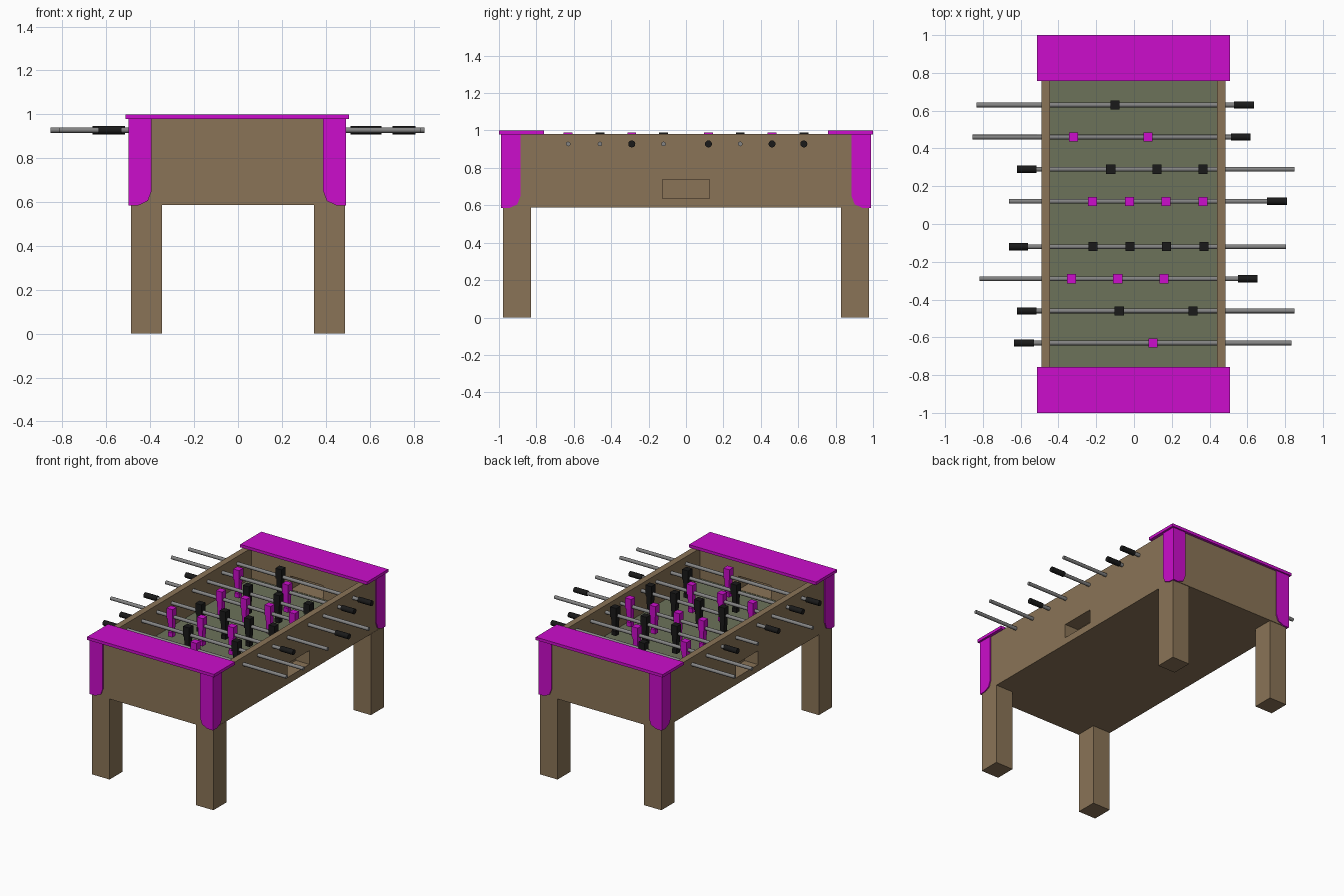
import bpy, bmesh, math
from mathutils import Matrix, Vector

if "Cube" in bpy.data.objects:
    bpy.data.objects.remove(bpy.data.objects["Cube"])


def material(name, rgb):
    m = bpy.data.materials.new(name)
    m.diffuse_color = (*rgb, 1)
    m.use_nodes = True
    m.node_tree.nodes["Principled BSDF"].inputs["Base Color"].default_value = m.diffuse_color
    return m


BROWN = material("brown wood", (0.255, 0.174, 0.095))
MAGENTA = material("magenta trim", (0.604, 0.004, 0.604))
GREEN = material("field green", (0.150, 0.170, 0.102))
BLACK = material("black plastic", (0.010, 0.010, 0.010))
GREY = material("steel grey", (0.230, 0.230, 0.230))
CX = -0.003          # cabinet centre in x


def finish(name, bm, mat):
    bmesh.ops.recalc_face_normals(bm, faces=bm.faces[:])
    me = bpy.data.meshes.new(name)
    bm.to_mesh(me)
    bm.free()
    me.materials.append(mat)
    ob = bpy.data.objects.new(name, me)
    bpy.context.collection.objects.link(ob)
    return ob


def add_box(bm, lo, hi, taper=1.0):
    """Box between two corners; taper scales the bottom face."""
    lo, hi = Vector(lo), Vector(hi)
    mid, size = (lo + hi) / 2, hi - lo
    verts = bmesh.ops.create_cube(bm, size=1)["verts"]
    for v in verts:
        k = taper if v.co.z < 0 else 1.0
        v.co = mid + Vector((v.co.x * size.x * k, v.co.y * size.y * k, v.co.z * size.z))


def box(name, lo, hi, mat):
    bm = bmesh.new()
    add_box(bm, lo, hi)
    return finish(name, bm, mat)


def bar(name, x0, x1, y, z, r, mat, sides=12):
    """Round bar along x."""
    bm = bmesh.new()
    bmesh.ops.create_cone(bm, cap_ends=True, segments=sides, radius1=r, radius2=r,
                          depth=abs(x1 - x0),
                          matrix=Matrix.Translation(((x0 + x1) / 2, y, z))
                          @ Matrix.Rotation(math.pi / 2, 4, 'Y'))
    for f in bm.faces:
        f.smooth = len(f.verts) == 4
    for e in bm.edges:
        e.smooth = all(len(f.verts) == 4 for f in e.link_faces)
    return finish(name, bm, mat)


# Cabinet: solid block with playing well, goals and ball return slots cut out
cabinet = box("cabinet", (CX - 0.488, -0.982, 0.587), (CX + 0.488, 0.982, 0.98), BROWN)
cuts = [((CX - 0.442, -0.79, 0.75), (CX + 0.442, 0.79, 1.1))]
for s in (-1, 1):
    ys = sorted((s * 0.70, s * 0.93))
    cuts.append(((-0.13, ys[0], 0.762), (0.13, ys[1], 0.86)))
    xs = sorted((CX + s * 0.38, CX + s * 0.6))
    cuts.append(((xs[0], -0.126, 0.637), (xs[1], 0.126, 0.737)))
bpy.context.view_layer.objects.active = cabinet
for lo, hi in cuts:
    cutter = box("cutter", lo, hi, BROWN)
    cutter.hide_render = True
    mod = cabinet.modifiers.new("cut", 'BOOLEAN')
    mod.operation, mod.solver, mod.object = 'DIFFERENCE', 'EXACT', cutter
    bpy.ops.object.modifier_apply(modifier=mod.name)
    bpy.data.objects.remove(cutter)

# Playing field
box("playing_field", (CX - 0.443, -0.791, 0.745), (CX + 0.443, 0.791, 0.76), GREEN)

# Legs, end covers and corner trims
TRIM = [(0, 0.585), (0.045, 0.585), (0.088, 0.605), (0.105, 0.65), (0.105, 0.98), (0, 0.98)]


def add_trim(bm, sx, sy, along_x):
    """One rounded plate of the corner trim, on the end or the side."""
    rings = []
    for depth in (0, 0.012):
        ring = []
        for u, z in TRIM:
            dx, dy = (u, depth) if along_x else (depth, u)
            ring.append(bm.verts.new((CX + sx * (0.496 - dx), sy * (0.99 - dy), z)))
        rings.append(ring)
    bm.faces.new(rings[0])
    bm.faces.new(rings[1])
    n = len(TRIM)
    for i in range(n):
        j = (i + 1) % n
        bm.faces.new((rings[0][i], rings[0][j], rings[1][j], rings[1][i]))


for sy, end in ((-1, "front"), (1, "back")):
    ys = sorted((sy * 0.758, sy * 1.0))
    box(end + "_cover", (CX - 0.51, ys[0], 0.979), (CX + 0.51, ys[1], 1.0), MAGENTA)
    for sx, side in ((-1, "left"), (1, "right")):
        xs = sorted((sx * 0.347, sx * 0.487))
        ys = sorted((sy * 0.83, sy * 0.978))
        box(f"{end}_{side}_leg", (xs[0], ys[0], 0), (xs[1], ys[1], 0.59), BROWN)
        bm = bmesh.new()
        add_trim(bm, sx, sy, True)
        add_trim(bm, sx, sy, False)
        finish(f"{end}_{side}_corner_trim", bm, MAGENTA)


# Player figures: block torso, tapered legs, small foot
def player(name, x, y, mat):
    bm = bmesh.new()
    add_box(bm, (x - 0.024, y - 0.024, 0.915), (x + 0.024, y + 0.024, 0.99))
    add_box(bm, (x - 0.020, y - 0.020, 0.80), (x + 0.020, y + 0.020, 0.915), 0.75)
    add_box(bm, (x - 0.018, y - 0.018, 0.785), (x + 0.018, y + 0.018, 0.815))
    finish(name, bm, mat)


# Rods: y, plain end, grip start, grip end, player colour, player positions
RODS = [
    (0.63, -0.835, 0.53, 0.636, BLACK, (-0.10,)),
    (0.46, -0.854, 0.513, 0.616, MAGENTA, (-0.32, 0.073)),
    (0.29, 0.85, -0.515, -0.62, BLACK, (-0.123, 0.122, 0.365)),
    (0.12, -0.663, 0.705, 0.81, MAGENTA, (-0.22, -0.024, 0.17, 0.365)),
    (-0.12, 0.806, -0.56, -0.663, BLACK, (-0.218, -0.022, 0.173, 0.37)),
    (-0.29, -0.817, 0.55, 0.653, MAGENTA, (-0.33, -0.086, 0.158)),
    (-0.46, 0.85, -0.516, -0.62, BLACK, (-0.078, 0.312)),
    (-0.63, 0.833, -0.53, -0.636, MAGENTA, (0.10,)),
]
for i, (y, plain, g0, g1, mat, men) in enumerate(RODS, 1):
    bar(f"rod_{i}", plain, g0, y, 0.928, 0.0125, GREY)
    bar(f"grip_{i}", g0, g1, y, 0.928, 0.019, BLACK)
    for j, x in enumerate(men, 1):
        player(f"player_{i}_{j}", x, y, mat)
